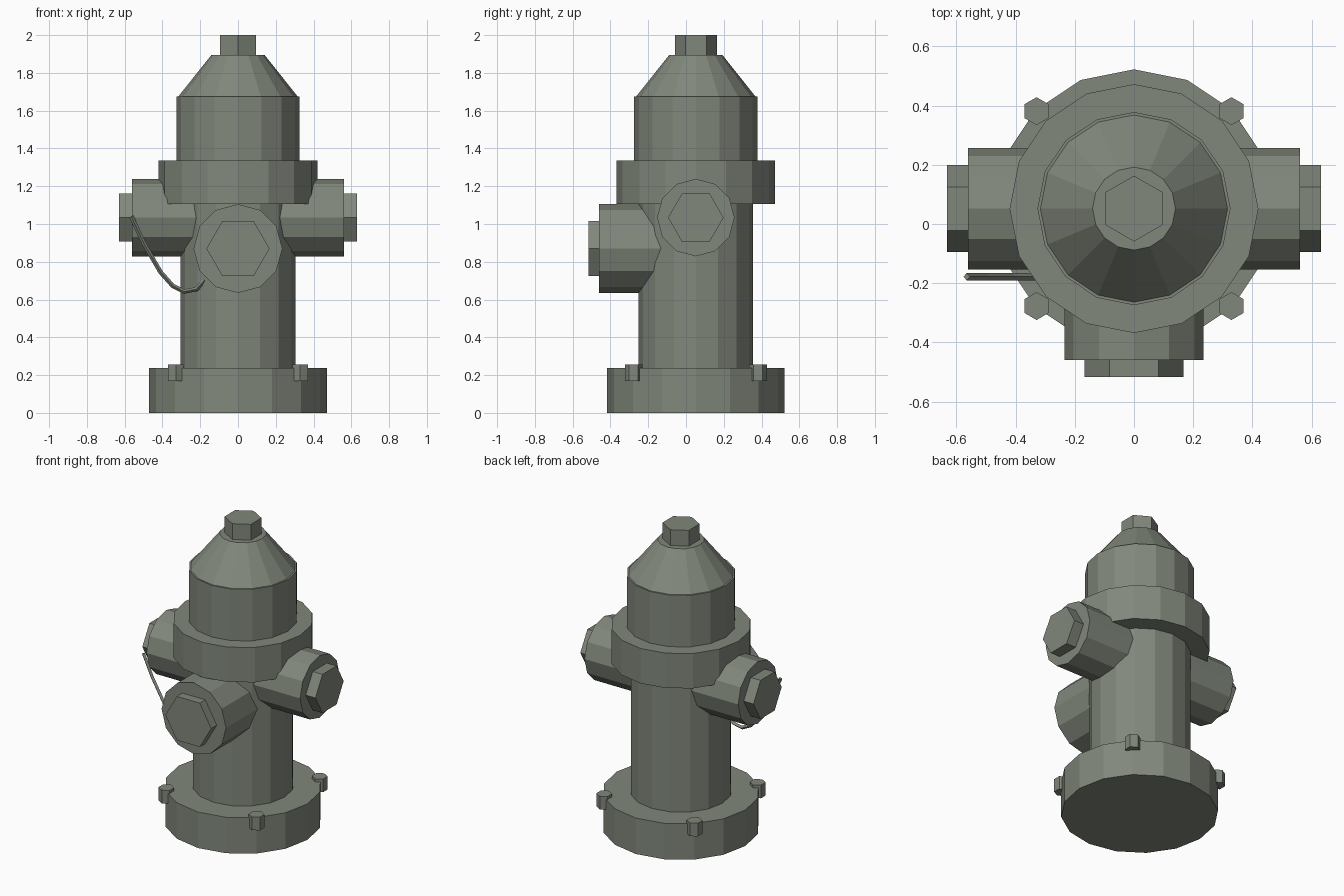
import bpy
from math import pi
from mathutils import Vector

cube = bpy.data.objects.get("Cube")
if cube:
    bpy.data.objects.remove(cube, do_unlink=True)

paint = bpy.data.materials.new("grey_green_iron")
paint.use_nodes = True
colour = (0.22, 0.245, 0.20, 1)
paint.diffuse_color = colour
paint.node_tree.nodes["Principled BSDF"].inputs["Base Color"].default_value = colour

AXIS_Y = 0.052


def prism(name, sides, start, end, r1, r2=None, rot=(0, 0, 0)):
    """Flat-sided cylinder or cone frustum between two points."""
    a, b = Vector(start), Vector(end)
    bpy.ops.mesh.primitive_cone_add(
        vertices=sides, radius1=r1, radius2=r1 if r2 is None else r2,
        depth=(b - a).length, location=(a + b) / 2, rotation=rot)
    ob = bpy.context.object
    ob.name = name
    ob.data.materials.append(paint)
    return ob


def upright(name, sides, z0, z1, r1, r2=None, x=0, y=AXIS_Y):
    return prism(name, sides, (x, y, z0), (x, y, z1), r1, r2)


# Barrel, flanges and bonnet
upright("base_flange", 16, 0, 0.237, 0.47)
upright("barrel", 16, 0.2, 1.15, 0.304)
upright("upper_flange", 16, 1.105, 1.335, 0.42)
upright("bonnet_wall", 16, 1.3, 1.675, 0.326)
upright("bonnet_cone", 16, 1.675, 1.896, 0.316, 0.14)
upright("top_nut", 6, 1.88, 2.0, 0.111)

# Side outlets with hexagonal caps, and base bolts
for side, s in (("left", 1), ("right", -1)):
    turn = (0, s * pi / 2, 0)
    for part, sides, x0, x1, r in (("outlet", 12, 0.1, 0.56, 0.205),
                                   ("outlet_nut", 6, 0.54, 0.631, 0.147)):
        prism(f"{side}_{part}", sides, (s * x0, AXIS_Y, 1.034),
              (s * x1, AXIS_Y, 1.034), r, rot=turn)
    for end, t in (("front", -1), ("back", 1)):
        upright(f"{end}_{side}_bolt", 6, 0.17, 0.257, 0.047,
                x=s * 0.329, y=AXIS_Y + t * 0.329)

# Large front outlet
prism("front_outlet", 12, (0, 0, 0.87), (0, -0.46, 0.87), 0.235, rot=(pi / 2, 0, 0))
prism("front_outlet_nut", 6, (0, -0.44, 0.87), (0, -0.517, 0.87), 0.167,
      rot=(pi / 2, pi / 6, 0))

# Hanging cable between the right and front outlets
path = [(-0.565, 1.04), (-0.5, 0.9), (-0.41, 0.745), (-0.345, 0.672),
        (-0.285, 0.642), (-0.22, 0.655), (-0.165, 0.715)]
curve = bpy.data.curves.new("cable", "CURVE")
curve.dimensions = "3D"
curve.bevel_depth = 0.012
curve.bevel_resolution = 0
curve.use_fill_caps = True
line = curve.splines.new("POLY")
line.points.add(len(path) - 1)
for point, (x, z) in zip(line.points, path):
    point.co = (x, -0.178, z, 1)
line.use_smooth = False
curve.materials.append(paint)
cable = bpy.data.objects.new("cable", curve)
bpy.context.collection.objects.link(cable)
